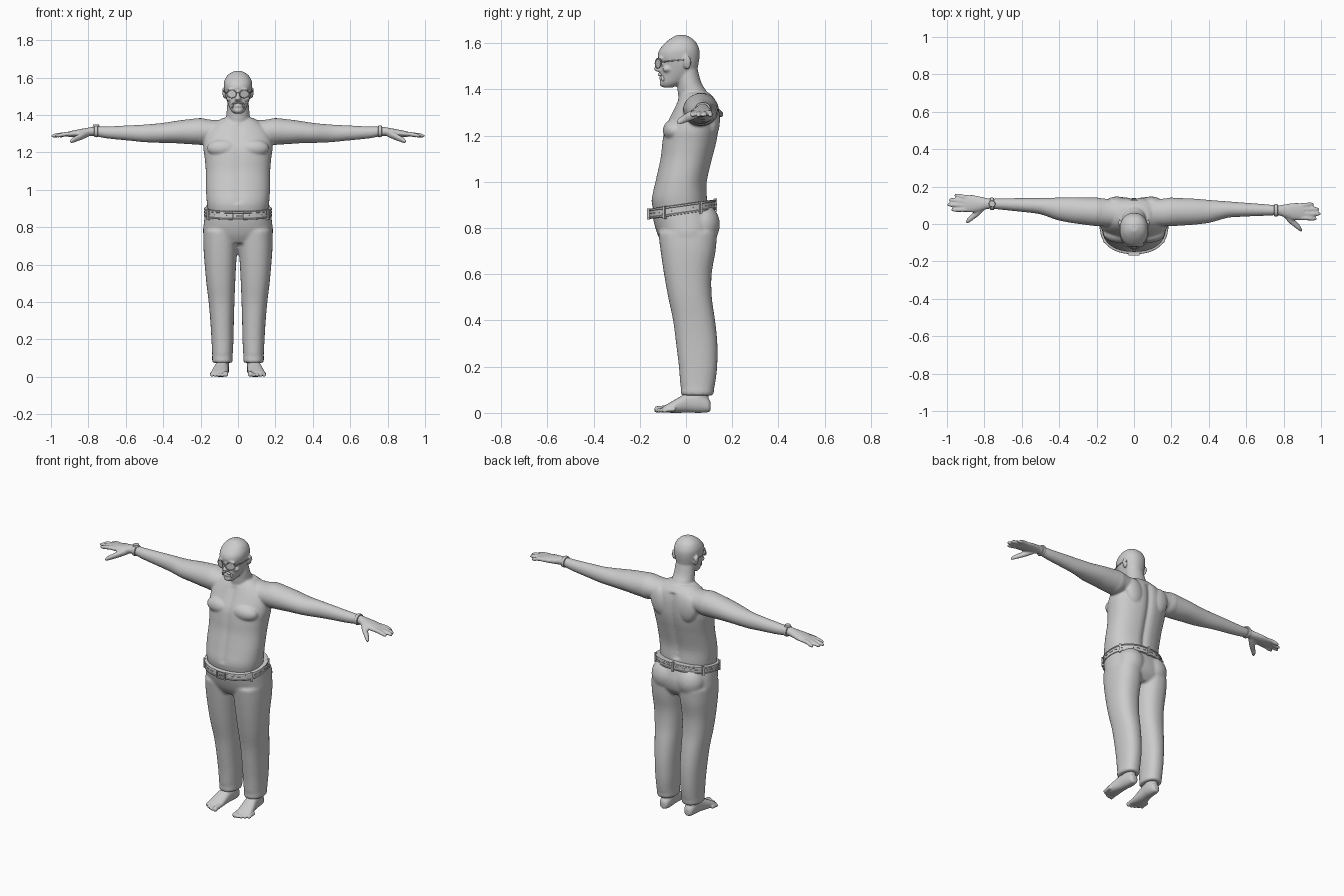
import bpy, bmesh, math
from mathutils import Matrix, Vector

ORDER = {'x': (0, 1, 2), 'y': (1, 0, 2), 'z': (2, 0, 1)}


def catmull(rows, steps):
    out = []
    for i in range(len(rows) - 1):
        p = [rows[max(0, min(len(rows) - 1, i + k))] for k in (-1, 0, 1, 2)]
        for s in range(steps):
            t = s / steps
            out.append([0.5 * (2 * b + (c - a) * t + (2 * a - 5 * b + 4 * c - d) * t * t
                               + (3 * b - a - 3 * c + d) * t ** 3) for a, b, c, d in zip(*p)])
    return out + [rows[-1]]


def loft(bm, axis, rows, n=24, power=2.0, steps=4, tilt=0.0):
    """Closed tube along an axis; rows = (position, centre1, centre2, radius1, radius2)."""
    rings = []
    for a, c1, c2, r1, r2 in catmull(rows, steps):
        ring = []
        for k in range(n):
            t = 2 * math.pi * k / n
            c, s = math.cos(t), math.sin(t)
            co = [0, 0, 0]
            i, j, l = ORDER[axis]
            co[i] = a
            co[j] = c1 + r1 * math.copysign(abs(c) ** (2 / power), c)
            co[l] = c2 + r2 * math.copysign(abs(s) ** (2 / power), s)
            co[2] += tilt * co[1]
            ring.append(bm.verts.new(co))
        rings.append(ring)
    for p, q in zip(rings, rings[1:]):
        for k in range(n):
            bm.faces.new((p[k], p[(k + 1) % n], q[(k + 1) % n], q[k]))
    bm.faces.new(rings[0])
    bm.faces.new(rings[-1])


def zrow(z, front, back, half, cx=0.0):
    return (z, cx, (front + back) / 2, half, (back - front) / 2)


def blob(bm, loc, size, rot=0.0):
    m = Matrix.Translation(loc) @ Matrix.Rotation(rot, 4, 'Y') @ Matrix.Diagonal((*size, 1))
    bmesh.ops.create_uvsphere(bm, u_segments=24, v_segments=14, radius=1, matrix=m)


def box(bm, loc, size, rot=0.0):
    m = Matrix.Translation(loc) @ Matrix.Rotation(rot, 4, 'Z') @ Matrix.Diagonal((*size, 1))
    bmesh.ops.create_cube(bm, size=1, matrix=m)


def shift_left_arm(bm):
    # the left-hand arm is swung slightly further back
    for v in bm.verts:
        if v.co.x < -0.2:
            v.co.y += 0.05 * (-v.co.x - 0.2) / 0.8


def finish(bm, name, voxel=0, smooth=5):
    bmesh.ops.recalc_face_normals(bm, faces=bm.faces[:])
    me = bpy.data.meshes.new(name)
    bm.to_mesh(me)
    bm.free()
    ob = bpy.data.objects.new(name, me)
    bpy.context.collection.objects.link(ob)
    if voxel:
        r = ob.modifiers.new("fuse", 'REMESH')
        r.mode, r.voxel_size, r.use_smooth_shade = 'VOXEL', voxel, True
        s = ob.modifiers.new("soften", 'SMOOTH')
        s.factor, s.iterations = 0.5, smooth
    else:
        bpy.context.view_layer.objects.active = ob
        ob.select_set(True)
        bpy.ops.object.shade_smooth_by_angle(angle=math.radians(40))
        ob.select_set(False)
    return ob


# ---- upper body: torso, neck, head, arms, hands fused together
bm = bmesh.new()
loft(bm, 'z', [zrow(*r) for r in (
    (.84, -.13, .09, .15), (.92, -.149, .093, .165), (1.0, -.134, .092, .171),
    (1.1, -.112, .115, .172), (1.17, -.104, .133, .178), (1.23, -.093, .142, .185),
    (1.30, -.06, .142, .175), (1.35, -.036, .13, .135), (1.385, -.015, .10, .08))], 64, 2.3)
for v in bm.verts:  # spine groove and belly midline
    c = v.co
    if .93 < c.z < 1.34:
        c.y += (-.014 if c.y > 0 else .006) * math.exp(-(c.x / .02) ** 2)
loft(bm, 'z', [zrow(*r) for r in (
    (1.29, -.055, .12, .09), (1.35, -.034, .108, .07), (1.39, -.036, .09, .063),
    (1.43, -.038, .066, .06), (1.49, -.04, .05, .055))], 32)
loft(bm, 'z', [zrow(*r) for r in (
    (1.408, -.098, -.06, .022), (1.425, -.109, -.02, .038), (1.45, -.112, .02, .05),
    (1.48, -.111, .046, .061), (1.51, -.111, .054, .069), (1.545, -.122, .059, .075),
    (1.575, -.113, .057, .075), (1.605, -.086, .043, .062), (1.623, -.062, .023, .043),
    (1.635, -.04, .0, .018))], 40, 2.2)
loft(bm, 'z', [zrow(*r) for r in (          # nose
    (1.476, -.124, -.09, .014), (1.486, -.140, -.09, .017),
    (1.505, -.131, -.09, .011), (1.53, -.123, -.09, .009))], 16)
blob(bm, (0, -.106, 1.449), (.024, .012, .006))   # lower lip
blob(bm, (0, -.098, 1.424), (.024, .017, .014))   # chin
for s in (1, -1):
    blob(bm, (s * .03, -.108, 1.536), (.027, .014, .008), s * .15)    # brow
    blob(bm, (s * .032, -.1, 1.512), (.014, .012, .01))               # eye
    blob(bm, (s * .044, -.082, 1.488), (.02, .02, .014))              # cheek
    blob(bm, (s * .075, .006, 1.517), (.009, .017, .031), s * .12)    # ear
    blob(bm, (s * .078, -.05, 1.222), (.088, .05, .05))               # chest
    blob(bm, (s * .092, .113, 1.27), (.06, .034, .085), s * .2)       # shoulder blade
    blob(bm, (s * .2, .065, 1.312), (.075, .077, .072))               # shoulder
    loft(bm, 'x', [(s * r[0], *r[1:]) for r in (
        (.03, .055, 1.31, .07, .07), (.13, .06, 1.311, .073, .063), (.2, .064, 1.313, .076, .07),
        (.26, .065, 1.311, .073, .067), (.33, .066, 1.309, .069, .06),
        (.41, .068, 1.304, .06, .053), (.5, .077, 1.302, .044, .047),
        (.58, .077, 1.304, .038, .041), (.7, .075, 1.307, .031, .032),
        (.77, .073, 1.313, .027, .025), (.81, .07, 1.309, .036, .022),
        (.86, .067, 1.303, .046, .019), (.91, .066, 1.297, .044, .014))], 28)
    for k, tip in enumerate((.978, .999, .99, .962)):                 # fingers
        y0, y1 = .035 + .021 * k, .028 + .026 * k
        loft(bm, 'x', [(s * x, y0 + (y1 - y0) * t, z, r, r * .95) for x, t, z, r in (
            (.87, 0, 1.300, .0125), (.92, .45, 1.298, .0125),
            (tip - .02, .9, 1.291, .0115), (tip, 1, 1.287, .006))], 14)
    loft(bm, 'x', [(s * r[0], *r[1:]) for r in (                      # thumb
        (.80, .06, 1.302, .022, .018), (.83, .03, 1.29, .025, .02),
        (.865, -.003, 1.274, .02, .017), (.888, -.024, 1.263, .016, .014),
        (.898, -.034, 1.257, .008, .007))], 16)
shift_left_arm(bm)
finish(bm, "upper_body", .0055, 5)

# ---- moustache
bm = bmesh.new()
for s in (1, -1):
    blob(bm, (s * .013, -.113, 1.465), (.017, .009, .006), s * .3)
    blob(bm, (s * .029, -.1, 1.45), (.006, .009, .015), s * -.2)
finish(bm, "moustache")

# ---- trousers: hips plus two legs fused
bm = bmesh.new()
loft(bm, 'z', [zrow(*r) for r in (
    (.715, -.09, .10, .15), (.76, -.118, .13, .185), (.82, -.138, .138, .183),
    (.885, -.15, .12, .174))], 48, 2.3)
for s in (1, -1):
    blob(bm, (s * .082, .07, .815), (.085, .077, .09))                # seat
    loft(bm, 'z', [zrow(*r[:4], s * r[4]) for r in (
        (.075, -.018, .116, .05, .083), (.085, -.023, .12, .055, .083),
        (.11, -.022, .122, .055, .083), (.125, -.025, .126, .055, .083),
        (.2, -.031, .135, .059, .083), (.3, -.043, .136, .063, .085),
        (.4, -.056, .126, .069, .088), (.5, -.077, .112, .077, .092),
        (.6, -.095, .111, .084, .094), (.7, -.11, .128, .091, .094),
        (.78, -.12, .135, .091, .093))], 32, 2.3)
finish(bm, "trousers", .008, 4)

# ---- bare feet
for s, side in ((1, "right"), (-1, "left")):
    bm = bmesh.new()
    loft(bm, 'y', [(r[0], s * r[1], *r[2:]) for r in (
        (.107, .082, .028, .012, .017), (.097, .082, .033, .026, .03),
        (.06, .082, .047, .035, .047), (.01, .087, .045, .037, .044),
        (-.04, .094, .031, .043, .031), (-.08, .098, .02, .046, .019),
        (-.1, .098, .015, .04, .012))], 28, 2.3)
    loft(bm, 'z', [zrow(*r, s * .082) for r in (
        (.03, .0, .1, .033), (.075, .01, .098, .034), (.14, .015, .095, .034))], 24)
    for k, tip in enumerate((-.137, -.134, -.126, -.115, -.102)):     # toes
        x, r = .064 + .0185 * k, (.0145 if k == 0 else .0105)
        loft(bm, 'y', [(tip + d, s * (x + .002), r + h, r * f, r * f) for d, h, f in (
            (.055, .006, 1), (.025, .003, .9), (.009, 0, 1), (0, 0, .5))], 14)
    finish(bm, side + "_foot", .0045, 3)

# ---- tilted belt with rims, loops, stitches and buckle
TILT = .14
bm = bmesh.new()
loft(bm, 'z', [zrow(z, -.158 - e, .128 + e, .179 + e) for z, e in (
    (.861, -.006), (.863, .002), (.869, .003), (.871, 0), (.896, 0), (.898, .003),
    (.904, .002), (.906, -.006))], 72, 2.3, 1, TILT)
finish(bm, "belt")


def belt_items(name, count, size, offset, skip_front=True):
    bm = bmesh.new()
    for k in range(count):
        t = 2 * math.pi * (k + .5) / count
        c, s = math.cos(t), math.sin(t)
        x = .179 * math.copysign(abs(c) ** (2 / 2.3), c)
        y = -.015 + .143 * math.copysign(abs(s) ** (2 / 2.3), s)
        if skip_front and y < -.1 and abs(x) < .035:
            continue
        nx, ny = c / .179, s / .143
        box(bm, (x, y, .884 + TILT * y + offset), size, math.atan2(ny, nx) - math.pi / 2)
    return finish(bm, name)


belt_items("belt_stitches", 28, (.018, .006, .005), 0)
belt_items("belt_loops", 6, (.012, .014, .056), -.003)
bm = bmesh.new()
for s in (1, -1):
    box(bm, (s * .026, -.162, .861), (.006, .012, .044))
    box(bm, (0, -.162, .861 + s * .02), (.056, .012, .006))
box(bm, (.008, -.163, .861), (.036, .008, .005))
finish(bm, "belt_buckle")

# ---- wrist bands, one with a dial
bm = bmesh.new()
for s in (1, -1):
    loft(bm, 'x', [(s * x, .073, 1.313, .031 + e, .029 + e) for x, e in (
        (.748, -.006), (.75, .001), (.759, .003), (.768, .001), (.77, -.006))], 32, 2.2, 1)
bmesh.ops.create_cone(bm, cap_ends=True, segments=24, radius1=.018, radius2=.016, depth=.01,
                      matrix=Matrix.Translation((-.759, .073, 1.344)))
shift_left_arm(bm)
finish(bm, "wrist_bands")

# ---- round glasses


def wire(name, paths, radius):
    cu = bpy.data.curves.new(name, 'CURVE')
    cu.dimensions, cu.bevel_depth, cu.bevel_resolution = '3D', radius, 2
    cu.use_fill_caps = True
    for pts, closed in paths:
        sp = cu.splines.new('POLY')
        sp.points.add(len(pts) - 1)
        for p, co in zip(sp.points, pts):
            p.co = (*co, 1)
        sp.use_cyclic_u = closed
    bpy.context.collection.objects.link(bpy.data.objects.new(name, cu))


paths = [([(-.011, -.125, 1.518), (0, -.129, 1.522), (.011, -.125, 1.518)], False)]
bm = bmesh.new()
for s in (1, -1):
    rim = [Vector((s * (.034 + .024 * math.cos(a)), -.121 + .012 * math.cos(a),
                   1.513 + .021 * math.sin(a))) for a in (math.pi * k / 16 for k in range(32))]
    paths.append((rim, True))
    paths.append(([(s * .058, -.109, 1.517), (s * .073, -.07, 1.523), (s * .079, .01, 1.53),
                   (s * .078, .022, 1.515)], False))
    bm.faces.new([bm.verts.new(p) for p in rim])
wire("glasses_frame", paths, .0025)
finish(bm, "glasses_lenses")
